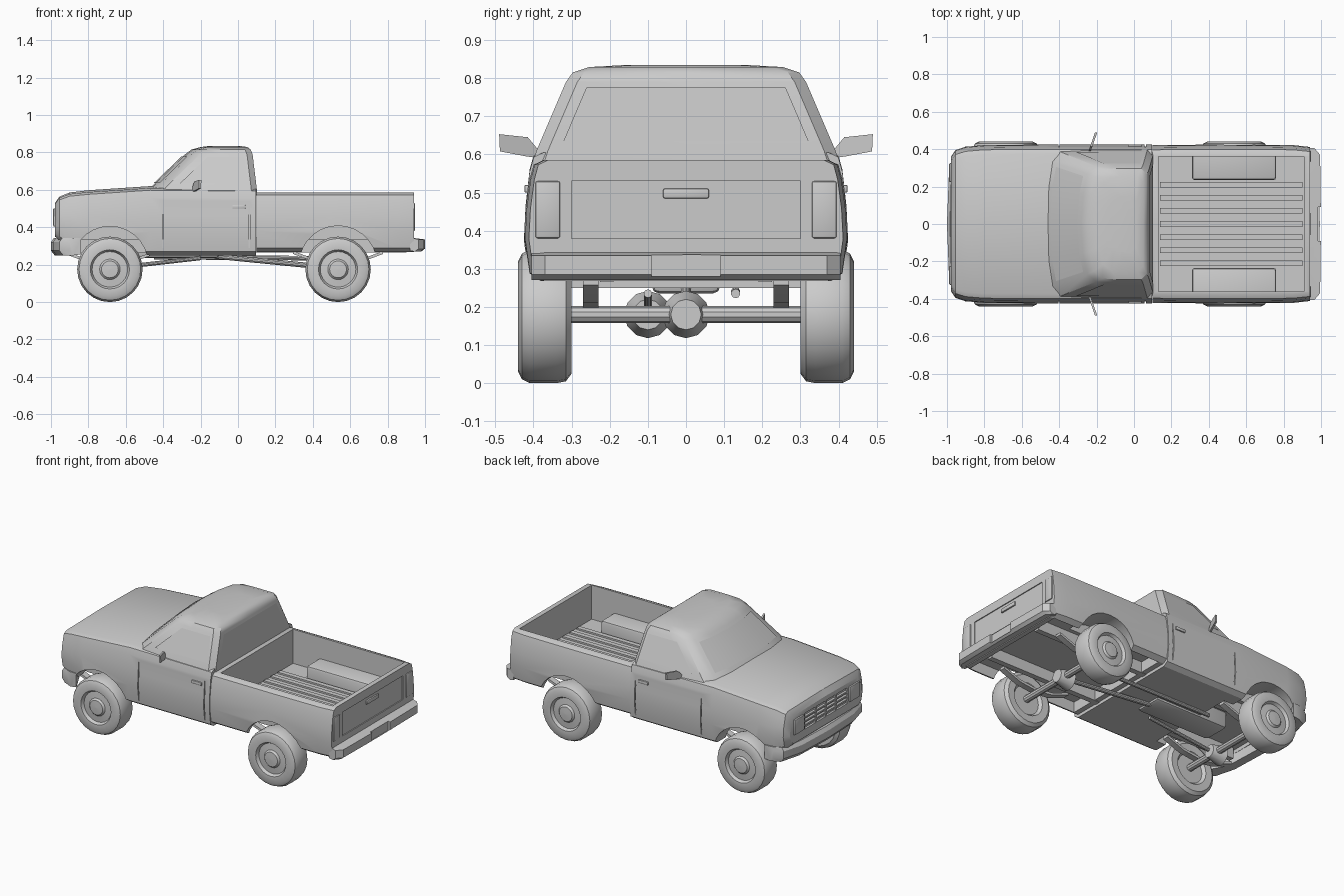
import bpy, bmesh
from math import sin, cos, pi, radians
from mathutils import Matrix, Vector

if "Cube" in bpy.data.objects:
    bpy.data.objects.remove(bpy.data.objects["Cube"])


def finish(name, bm):
    bmesh.ops.recalc_face_normals(bm, faces=bm.faces)
    me = bpy.data.meshes.new(name)
    bm.to_mesh(me)
    bm.free()
    ob = bpy.data.objects.new(name, me)
    bpy.context.collection.objects.link(ob)
    return ob


def loft(name, loops, closed=True):
    """Skin between point loops; closed loops get end caps."""
    bm = bmesh.new()
    rows = [[bm.verts.new(p) for p in lp] for lp in loops]
    n = len(rows[0])
    for a, b in zip(rows, rows[1:]):
        for i in range(n if closed else n - 1):
            j = (i + 1) % n
            bm.faces.new((a[i], a[j], b[j], b[i]))
    if closed:
        bm.faces.new(rows[0])
        bm.faces.new(rows[-1])
    return finish(name, bm)


def box(name, x, y, z, bevel=0.0):
    """Box from (min, max) ranges."""
    bm = bmesh.new()
    c = [(r[0] + r[1]) / 2 for r in (x, y, z)]
    s = [r[1] - r[0] for r in (x, y, z)]
    bmesh.ops.create_cube(bm, size=1, matrix=Matrix.Translation(c) @ Matrix.Diagonal((*s, 1)))
    if bevel:
        bmesh.ops.bevel(bm, geom=bm.edges[:], offset=bevel, segments=2, profile=0.5, affect='EDGES')
    return finish(name, bm)


def rod(name, a, b, r, seg=10, r2=None):
    a, b = Vector(a), Vector(b)
    d = b - a
    m = Matrix.Translation((a + b) / 2) @ d.to_track_quat('Z', 'Y').to_matrix().to_4x4()
    bm = bmesh.new()
    bmesh.ops.create_cone(bm, cap_ends=True, segments=seg, radius1=r,
                          radius2=r if r2 is None else r2, depth=d.length, matrix=m)
    return finish(name, bm)


def boolean(ob, tool, op='DIFFERENCE'):
    mod = ob.modifiers.new('bool', 'BOOLEAN')
    mod.operation, mod.object, mod.solver = op, tool, 'EXACT'
    bpy.context.view_layer.objects.active = ob
    bpy.ops.object.modifier_apply(modifier=mod.name)
    bpy.data.objects.remove(tool)


def mirrored(half):
    """Complete a half outline of (y, other) whose ends lie on y = 0."""
    return half + [(-y, v) for y, v in half[-2:0:-1]]


def body_section(x, w, zb, zt, crown):
    h = zt - zb
    half = [(0, zb), (.90 * w, zb), (.97 * w, zb + .02), (w, zb + .35 * h), (.99 * w, zb + .6 * h),
            (.965 * w, zt - .05), (.94 * w, zt - .012), (.88 * w, zt), (0, zt + crown)]
    return [(x, y, z) for y, z in mirrored(half)]


FRONT, REAR = -.685, .535

# Lower body: hood, fenders and doors
body = loft('lower_body', [body_section(*s) for s in (
    (-.978, .36, .35, .525, .005), (-.955, .395, .33, .558, .006), (-.90, .413, .30, .578, .008),
    (-.80, .422, .27, .588, .01), (-.47, .425, .25, .61, .01), (.097, .425, .25, .605, 0))])
boolean(body, box('cut', (-.92, -.42), (-.30, .30), (.1, .335)))
boolean(body, box('cut', (-.99, -.965), (-.21, .21), (.40, .50)))

# Bed: hollow box with floor, wheel wells and recessed tailgate
bed = loft('bed', [body_section(x, w, .268, .585, 0) for x, w in
                   ((.099, .422), (.5, .425), (.85, .422), (.94, .412))])
boolean(bed, box('cut', (.132, .91), (-.36, .36), (.37, .8)))
boolean(bed, box('cut', (.132, .91), (-.375, .375), (.1, .335)))
for s in (-1, 1):
    boolean(bed, box('well', (.31, .76), sorted((s * .235, s * .38)), (.35, .45), .015), 'UNION')
boolean(bed, box('cut', (.934, .96), (-.30, .30), (.38, .53)))

# Wheel arches and door seams
for s in (-1, 1):
    for ob, x, r in ((body, FRONT, .205), (bed, REAR, .208)):
        boolean(ob, rod('cut', (x, s * .25, .20), (x, s * .6, .20), r, 28))
    for x in (-.40, .06):
        boolean(body, box('cut', (x - .003, x + .003), sorted((s * .412, s * .5)), (.29, .58)))

# Cab upper, built from stacked plan outlines
cab = []
for z, x0, x1, w in ((.57, -.505, .104, .405), (.61, -.47, .10, .392), (.79, -.283, .078, .315),
                     (.815, -.25, .068, .297), (.829, -.20, .05, .255), (.835, -.15, .01, .15)):
    half = [(0, x0), (.5 * w, x0 + .01), (.85 * w, x0 + .035), (.98 * w, x0 + .08),
            (w, (x0 + x1) / 2), (w, x1 - .03), (w - .03, x1), (0, x1)]
    cab.append([(x, y, z) for y, x in mirrored(half)])
loft('cab_upper', cab)


# Window panes lying just proud of the cab
def cab_w(z):
    return .392 - (z - .61) * .428


lo, hi = .635, .775
panes = [[(-.47 + (z - .61) * 1.039 + dx - .004, f * cab_w(z), z + .003)
          for f, dx in ((-.8, .031), (-.5, .01), (0, 0), (.5, .01), (.8, .031))] for z in (lo, hi)]
loft('windscreen', panes, False)
loft('rear_window', [[(.104 - (z - .61) * .122, s * (cab_w(z) - .06), z) for s in (-1, 1)]
                     for z in (lo, hi)], False)
for s in (-1, 1):
    loft('side_window', [[(x, s * (cab_w(z) + .003), z) for x in xs]
                         for z, xs in ((lo, (-.31, .055)), (hi, (-.165, .035)))], False)

# Bed floor ribs
for i in range(7):
    y = -.21 + i * .07
    box('bed_rib', (.14, .90), (y - .015, y + .015), (.365, .38))

# Front bumper, curved in plan
bump = []
for y, x, b in ((-.415, -.90, -.84), (-.39, -.955, -.85), (-.26, -.99, -.92), (0, -1, -.93),
                (.26, -.99, -.92), (.39, -.955, -.85), (.415, -.90, -.84)):
    bump.append([(b, y, .255), (x + .02, y, .25), (x, y, .275), (x, y, .32), (x + .015, y, .342), (b, y, .342)])
loft('front_bumper', bump)

# Rear bumper with step notch
rb = loft('rear_bumper', [[(.92, y, .275), (x - .02, y, .27), (x, y, .285), (x, y, .335), (.92, y, .345)]
                          for y, x in ((-.405, .965), (-.37, .995), (0, 1), (.37, .995), (.405, .965))])
boolean(rb, box('cut', (.985, 1.1), (-.09, .09), (.28, .4)))

# Grille bars and tailgate handle
for z in (.425, .45, .475):
    box('grille_bar', (-.98, -.96), (-.212, .212), (z - .005, z + .005))
for y in (-.1, 0, .1):
    box('grille_post', (-.977, -.96), (y - .005, y + .005), (.40, .50))
box('tailgate_handle', (.93, .943), (-.06, .06), (.485, .51), .004)

# Lamps, door handles and mirrors
for s in (-1, 1):
    box('headlamp', (-.988, -.95), sorted((s * .225, s * .325)), (.405, .50), .004)
    box('tail_lamp', (.92, .946), sorted((s * .33, s * .395)), (.38, .53), .006)
    box('door_handle', (-.03, .04), sorted((s * .405, s * .424)), (.50, .52), .004)
    outline = [(.385, .59), (.42, .595), (.488, .608), (.49, .653), (.415, .645), (.39, .615)]
    loft('mirror', [[(-.245 + d + (y - .385) * .35, s * y, z) for y, z in outline] for d in (0, .012)])

# Wheels: turned tyre and rim profile
PROFILE = ((.005, -.05), (.09, -.05), (.105, -.068), (.15, -.07), (.17, -.055), (.175, -.03), (.175, .04),
           (.165, .06), (.145, .07), (.105, .068), (.095, .05), (.055, .054), (.045, .065), (.005, .068))
for s in (-1, 1):
    for nm, x in (('front_wheel', FRONT), ('rear_wheel', REAR)):
        loft(nm, [[(x + r * cos(a), s * (.37 + o), .175 + r * sin(a))
                   for a in (2 * pi * k / 24 for k in range(24))] for r, o in PROFILE])

# Axles, differentials, frame rails and leaf springs
for x, dy, nm in ((FRONT, -.1, 'front'), (REAR, 0, 'rear')):
    rod(nm + '_axle', (x, -.33, .18), (x, .33, .18), .022)
    rod(nm + '_differential', (x - .05, dy, .18), (x + .04, dy, .18), .062, 12, .04)
for s in (-1, 1):
    box('frame_rail', (-.90, .90), sorted((s * .19, s * .225)), (.265, .345))
    for x in (FRONT, REAR):
        pts = [(x + t * .24, .205 + .06 * t * t) for t in (-1, -.5, 0, .5, 1)]
        loft('leaf_spring', [[(px, s * .25 + dy, pz + dz) for dy, dz in
                              ((-.02, -.008), (.02, -.008), (.02, .008), (-.02, .008))] for px, pz in pts])

# Drive shafts, transmission and exhaust
rod('rear_drive_shaft', (-.12, 0, .245), (.49, 0, .185), .014)
rod('front_drive_shaft', (-.64, -.1, .185), (-.2, -.1, .235), .011)
box('transmission', (-.62, -.10), (-.09, .09), (.235, .37), .02)
rod('exhaust_pipe', (-.45, .13, .24), (.40, .13, .235), .012)

# Smooth shading with sharp creases
for ob in bpy.context.scene.objects:
    ob.select_set(True)
bpy.context.view_layer.objects.active = body
bpy.ops.object.shade_smooth_by_angle(angle=radians(32))
